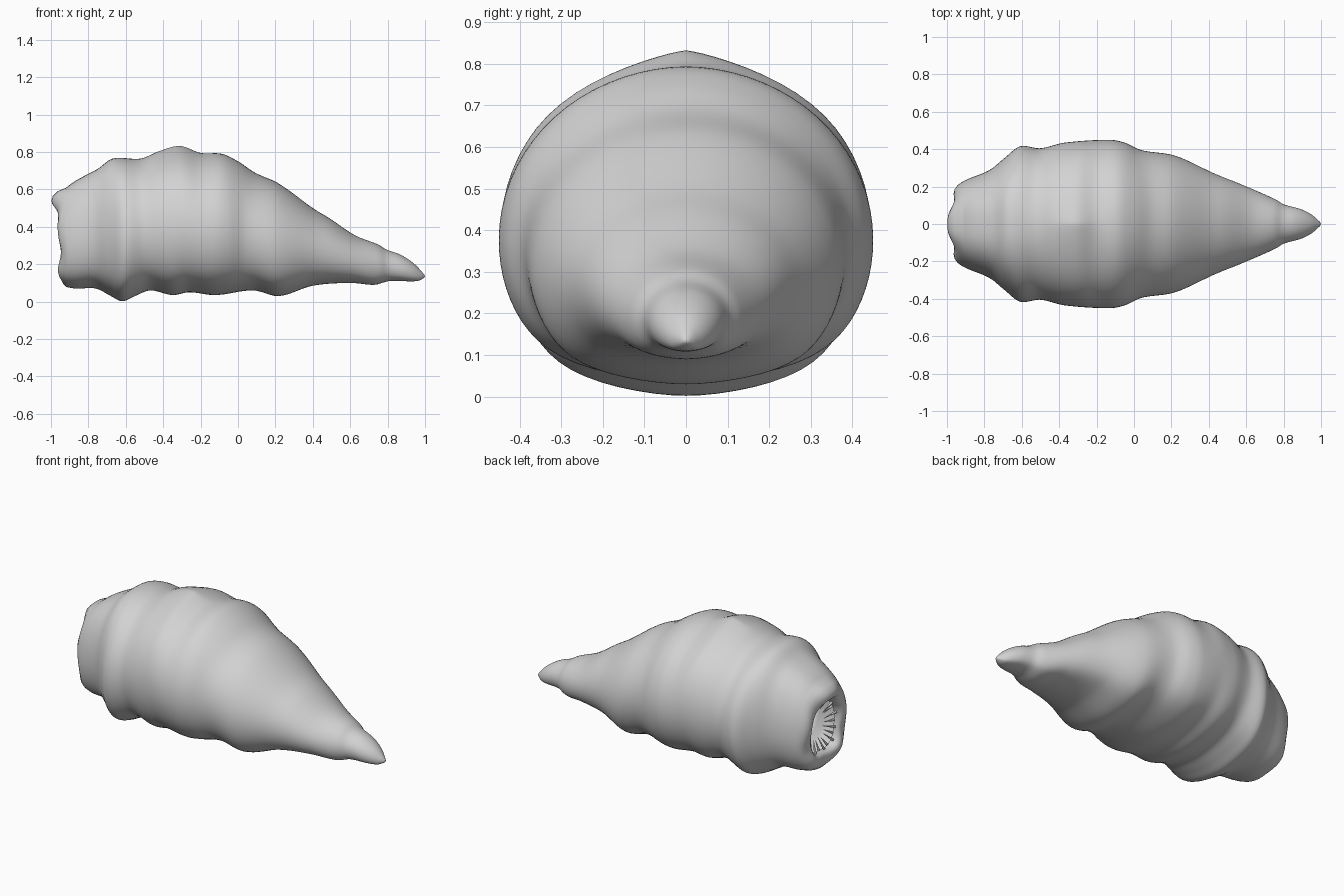
import bpy
import bmesh
import math
from mathutils import Vector

cube = bpy.data.objects.get("Cube")
if cube:
    bpy.data.objects.remove(cube, do_unlink=True)

SEGMENTS = 72
RINGS = 130
START, END = -0.92, 0.995

# Body outlines along the length: back line, belly line and half width
BACK = [(-.95, .585), (-.87, .645), (-.75, .71), (-.67, .765), (-.52, .765),
        (-.42, .805), (-.31, .832), (-.2, .795), (-.085, .79), (0, .75),
        (.09, .69), (.22, .63), (.4, .5), (.49, .445), (.625, .355),
        (.75, .305), (.79, .28), (.87, .25), (.945, .2), (1, .14)]
BELLY = [(-.95, .085), (-.87, .07), (-.76, .07), (-.68, .03), (-.62, .002),
         (-.55, .03), (-.47, .06), (-.35, .035), (-.26, .05), (-.12, .035),
         (.08, .06), (.22, .03), (.4, .085), (.6, .1), (.73, .09),
         (.81, .11), (.96, .11), (1, .13)]
WIDTH = [(-.96, .2), (-.9, .235), (-.77, .29), (-.69, .355), (-.61, .415),
         (-.5, .405), (-.37, .435), (-.13, .45), (-.05, .435), (.04, .395),
         (.22, .365), (.43, .27), (.59, .205), (.76, .13), (.8, .105),
         (.89, .08), (.95, .05), (1, .006)]


def make_material(name, color):
    mat = bpy.data.materials.new(name)
    mat.use_nodes = True
    mat.diffuse_color = color
    mat.node_tree.nodes["Principled BSDF"].inputs["Base Color"].default_value = color
    mat.use_backface_culling = True
    return mat


def sample(curve, x):
    """Smooth interpolation through the points of an outline."""
    last = len(curve) - 1
    i = 0
    while i < last - 1 and x > curve[i + 1][0]:
        i += 1

    def slope(k):
        a, b = curve[max(k - 1, 0)], curve[min(k + 1, last)]
        return (b[1] - a[1]) / (b[0] - a[0])

    (xa, va), (xb, vb) = curve[i], curve[i + 1]
    h = xb - xa
    t = (x - xa) / h
    ease = t * t * (3 - 2 * t)
    return (va + (vb - va) * ease
            + h * t * (1 - t) * ((1 - t) * slope(i) - t * slope(i + 1)))


def lobes(angle):
    return math.cos(5 * (angle - math.pi / 2))


def section_point(x, angle, scale=1.0):
    """Point of the cross-section: flat belly, rounded back with a crest."""
    top, bottom, half = sample(BACK, x), sample(BELLY, x), sample(WIDTH, x)
    middle = bottom + .45 * (top - bottom)
    c, s = math.cos(angle), math.sin(angle)
    if s > 0:
        crest = math.exp(-((x + .32) / .12) ** 2)
        mouth = min(1, max(0, (-.55 - x) / .25))
        power = 1 + .45 * crest * s ** 4 - .25 * mouth
        height = top - middle
    else:
        power = .65 + .35 * s ** 8
        height = middle - bottom
    width = half * math.copysign(abs(c) ** power, c)
    return Vector((x, width * scale, middle + height * s * scale))


def lip_point(angle, scale, reach):
    """Point of the lobed lip, which rolls forward and then into the mouth."""
    p = section_point(START, angle, scale * (1 + .1 * (1 - scale) * (lobes(angle) - 1)))
    rim = -.955 - .035 * max(0, math.sin(angle)) ** 3 - .008 * lobes(angle)
    p.x = START + (rim - START) * reach
    return p


def finish(bm, name, mat):
    mesh = bpy.data.meshes.new(name)
    bm.to_mesh(mesh)
    bm.free()
    mesh.materials.append(mat)
    obj = bpy.data.objects.new(name, mesh)
    bpy.context.collection.objects.link(obj)
    for poly in mesh.polygons:
        poly.use_smooth = True


skin = make_material("grey skin", (.65, .65, .65, 1))
angles = [2 * math.pi * j / SEGMENTS for j in range(SEGMENTS)]

# Body: mouth lip rings first, then rings along to the pointed tail
bm = bmesh.new()
rings = []
for scale, reach in ((.6, -.2), (.64, .6), (.7, .93), (.76, 1), (.85, .9), (.94, .55)):
    rings.append([bm.verts.new(lip_point(a, scale, reach)) for a in angles])
for i in range(RINGS):
    x = START + (END - START) * i / (RINGS - 1)
    rings.append([bm.verts.new(section_point(x, a)) for a in angles])
for near, far in zip(rings, rings[1:]):
    for j in range(SEGMENTS):
        k = (j + 1) % SEGMENTS
        bm.faces.new((near[j], near[k], far[k], far[j]))
tip = bm.verts.new((1, 0, .135))
for j in range(SEGMENTS):
    bm.faces.new((rings[-1][j], rings[-1][(j + 1) % SEGMENTS], tip))
finish(bm, "segmented_body", skin)

# Teeth: two circles of thin spikes pointing into the mouth
bm = bmesh.new()
for row, (scale, reach) in enumerate(((.62, .1), (.6, -.2))):
    count = 11
    for n in range(count):
        a = 2 * math.pi * (n + row / 2) / count
        base = lip_point(a, scale, reach)
        inward = lip_point(a, scale * .6, reach) - base
        inward.x += .03
        length = .08 - .02 * row
        spin = inward.to_track_quat('Z', 'Y').to_matrix().to_4x4()
        spin.translation = base + inward.normalized() * length / 2
        bmesh.ops.create_cone(bm, cap_ends=True, segments=8, radius1=.008,
                              radius2=.001, depth=length, matrix=spin)
finish(bm, "mouth_teeth", skin)
